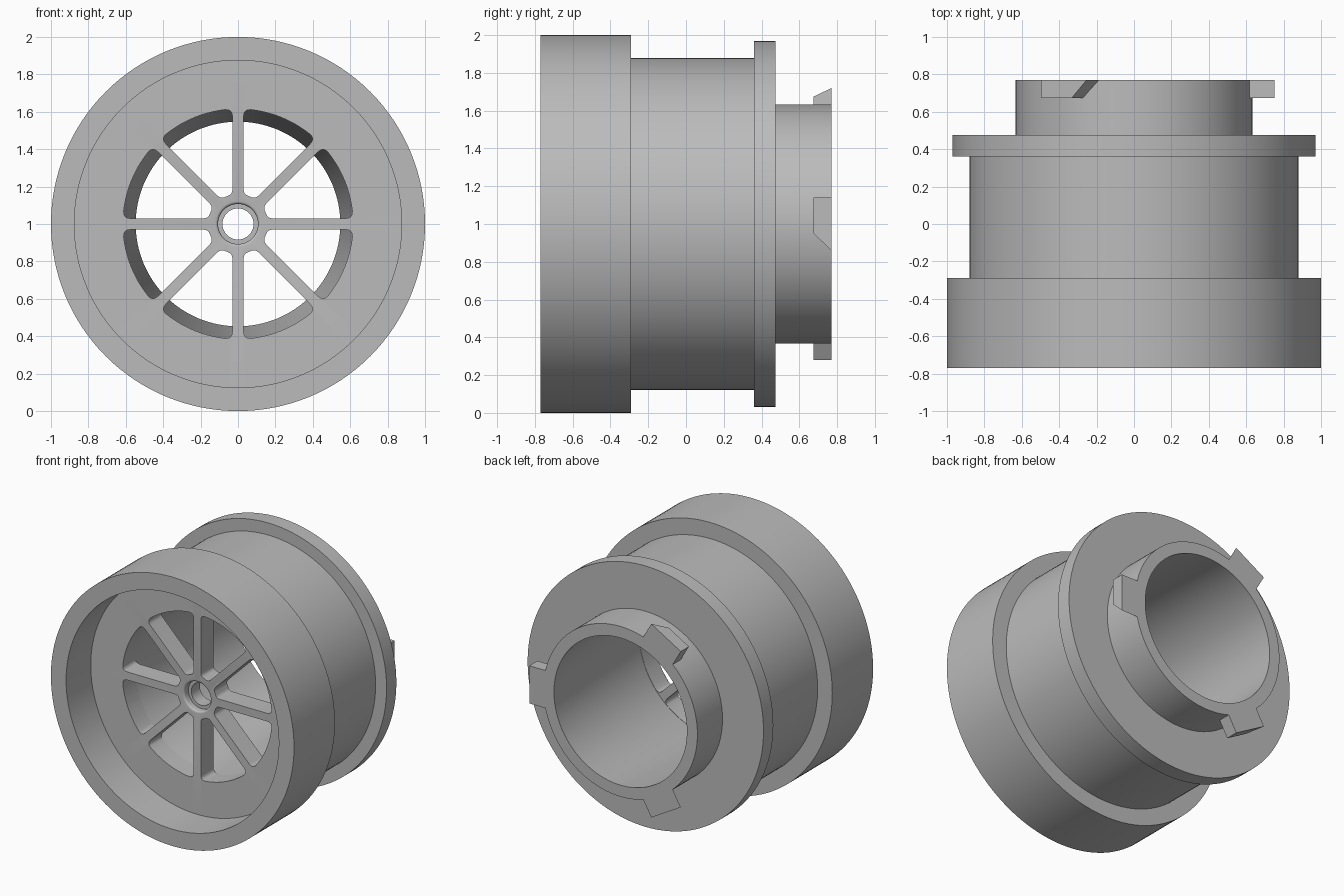
import bpy
import bmesh
from math import cos, sin, pi, radians, asin
from mathutils import Vector, Matrix

cube = bpy.data.objects.get("Cube")
if cube:
    bpy.data.objects.remove(cube)

grey = bpy.data.materials.new("plain_grey")
grey.use_nodes = True
colour = (0.5, 0.5, 0.5, 1)
grey.diffuse_color = colour
grey.node_tree.nodes["Principled BSDF"].inputs["Base Color"].default_value = colour

SEGMENTS = 128
PLATE_FRONT, PLATE_REAR, BACK = -0.48, -0.33, 0.77


def finish(bm, name):
    bmesh.ops.recalc_face_normals(bm, faces=bm.faces)
    mesh = bpy.data.meshes.new(name)
    bm.to_mesh(mesh)
    bm.free()
    mesh.materials.append(grey)
    obj = bpy.data.objects.new(name, mesh)
    bpy.context.collection.objects.link(obj)
    return obj


def lathe(profile, name):
    """Turn a closed (radius, y) outline around the wheel axle."""
    bm = bmesh.new()
    rings = []
    for i in range(SEGMENTS):
        a = 2 * pi * i / SEGMENTS
        rings.append([bm.verts.new((r * cos(a), y, 1 + r * sin(a))) for r, y in profile])
    n = len(profile)
    for i in range(SEGMENTS):
        here, after = rings[i], rings[(i + 1) % SEGMENTS]
        for j in range(n):
            k = (j + 1) % n
            bm.faces.new((here[j], here[k], after[k], after[j]))
    return finish(bm, name)


def prism(bm, bottom, top):
    """Close two matching outlines into a solid."""
    a = [bm.verts.new(p) for p in bottom]
    b = [bm.verts.new(p) for p in top]
    bm.faces.new(a)
    bm.faces.new(b[::-1])
    for i in range(len(a)):
        j = (i + 1) % len(a)
        bm.faces.new((a[i], b[i], b[j], a[j]))


def combine(body, tool, operation):
    mod = body.modifiers.new(operation.lower(), 'BOOLEAN')
    mod.operation = operation
    mod.solver = 'EXACT'
    mod.object = tool
    bpy.context.view_layer.objects.active = body
    bpy.ops.object.modifier_apply(modifier=mod.name)
    bpy.data.objects.remove(tool)


# Wheel body: stepped outside, front recess, hub bore and tapered rear bore
hub_lip = [(0.107 + 0.015 * (1 - sin(t)), PLATE_FRONT + 0.015 * (1 - cos(t)))
           for t in (0, pi / 8, pi / 4, 3 * pi / 8, pi / 2)]
outline = [(1.0, -BACK), (1.0, -0.29), (0.88, -0.29), (0.88, 0.36), (0.97, 0.36),
           (0.97, 0.475), (0.633, 0.475), (0.633, BACK), (0.547, BACK),
           (0.617, PLATE_REAR), (0.083, PLATE_REAR), (0.083, PLATE_FRONT + 0.05),
           (0.107, PLATE_FRONT + 0.05)] + hub_lip[::-1] + [(0.875, PLATE_FRONT), (0.875, -BACK)]
wheel = lathe(outline, "wheel_body")


# Window outline between two spokes, with rounded corners
def edge_angle(r):
    return asin(0.03 / r)


def polar(r, a):
    return Vector((r * cos(a), r * sin(a)))


def rounded(start, corner, end, steps=5):
    return [start * (1 - t) ** 2 + corner * 2 * t * (1 - t) + end * t * t
            for t in (i / steps for i in range(steps + 1))]


def window_outline(inner=0.16, outer=0.615, fillet=0.04):
    small = fillet * 0.7
    lo, hi = edge_angle(outer), pi / 4 - edge_angle(outer)
    da = fillet / outer
    near, far = edge_angle(inner), pi / 4 - edge_angle(inner)
    di = small / inner

    def low_edge(r):
        return polar(r, edge_angle(r))

    def high_edge(r):
        return polar(r, pi / 4 - edge_angle(r))

    pts = rounded(low_edge(outer - fillet), polar(outer, lo), polar(outer, lo + da))
    arc = 14
    pts += [polar(outer, lo + da + (hi - lo - 2 * da) * i / arc) for i in range(1, arc)]
    pts += rounded(polar(outer, hi - da), polar(outer, hi), high_edge(outer - fillet))
    pts += rounded(high_edge(inner + small), polar(inner, far), polar(inner, far - di))
    pts += rounded(polar(inner, near + di), polar(inner, near), low_edge(inner + small))
    return pts


# Eight windows leave eight spokes
bm = bmesh.new()
window = window_outline()
for i in range(8):
    turn = Matrix.Rotation(i * pi / 4, 2)
    pts = [turn @ p for p in window]
    prism(bm, [(p.x, PLATE_FRONT - 0.05, 1 + p.y) for p in pts],
          [(p.x, PLATE_REAR + 0.01, 1 + p.y) for p in pts])
combine(wheel, finish(bm, "window_cutter"), 'DIFFERENCE')

# Three locking lugs on the rear collar, each with one slanted end
bm = bmesh.new()
for i in range(3):
    a = radians(120 * i)
    out, side = polar(1, a), polar(1, a + pi / 2)

    def lug_side(r):
        flat = [(-0.05, 0.675), (0.14, 0.675), (0.14, BACK), (-0.14, BACK)]
        return [((out * r + side * t).x, y, 1 + (out * r + side * t).y) for t, y in flat]

    prism(bm, lug_side(0.59), lug_side(0.75))
combine(wheel, finish(bm, "locking_lugs"), 'UNION')

# Smooth round walls, crisp edges
bpy.ops.object.select_all(action='DESELECT')
wheel.select_set(True)
bpy.context.view_layer.objects.active = wheel
bpy.ops.object.shade_smooth_by_angle(angle=radians(25))
